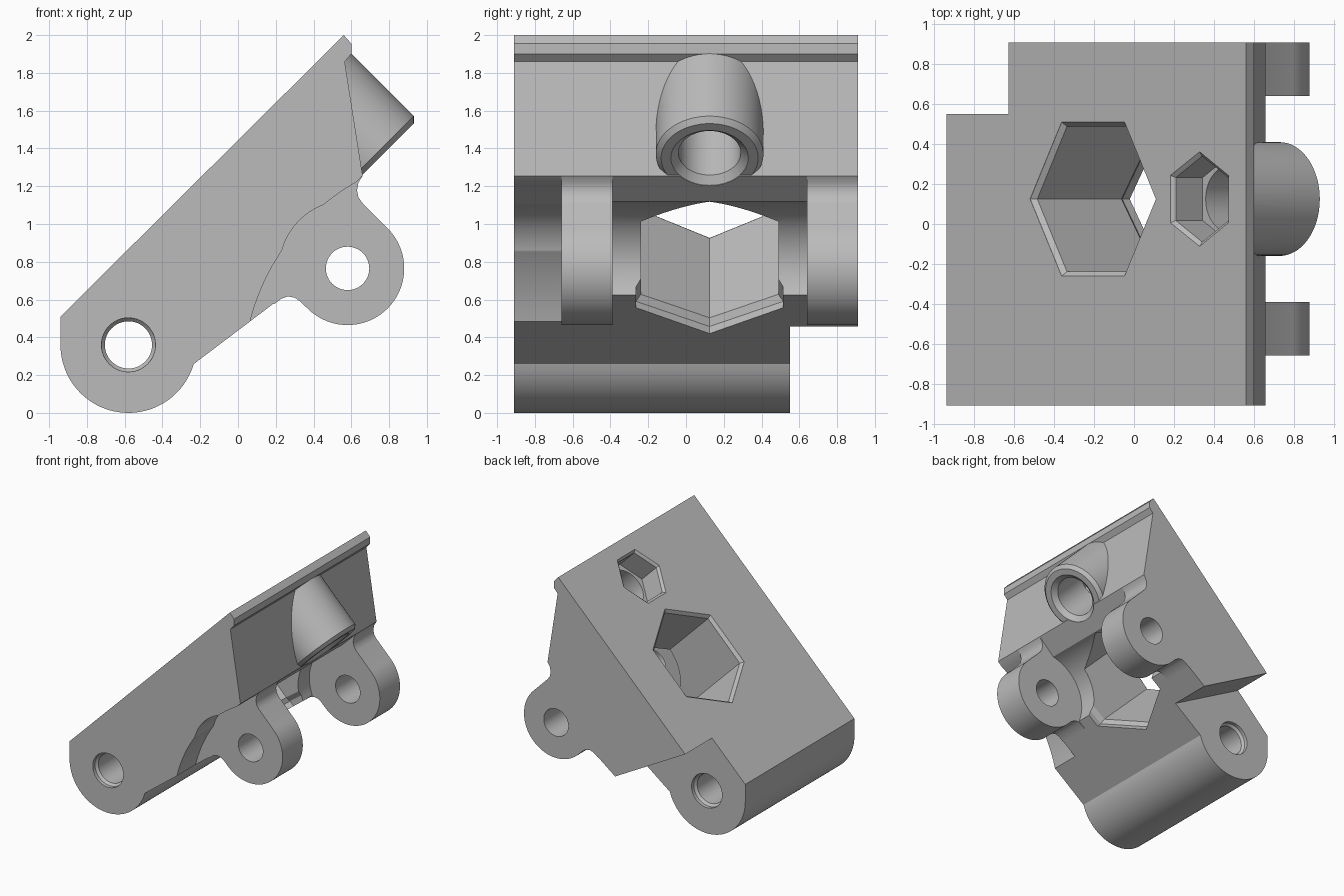
import bpy, bmesh
from math import sin, cos, radians, pi
from mathutils import Vector

cube = bpy.data.objects.get("Cube")
if cube:
    bpy.data.objects.remove(cube, do_unlink=True)

grey = bpy.data.materials.new("plain grey")
grey.use_nodes = True
grey.diffuse_color = (0.5, 0.5, 0.5, 1)
grey.node_tree.nodes["Principled BSDF"].inputs["Base Color"].default_value = (0.5, 0.5, 0.5, 1)

W = 0.91                                  # half width of the bracket
PIVOT, LUG = (-0.58, 0.36), (0.58, 0.765)  # hinge axes (x, z)
Y_AXIS = (Vector((1, 0, 0)), Vector((0, 0, 1)), Vector((0, 1, 0)))
h = 0.5 ** 0.5
# Frame of the sloping top: up the slope, across, and into the body
SLOPE = (Vector((h, 0, h)), Vector((0, 1, 0)), Vector((h, 0, -h)))


def arc(centre, r, a0, a1, n):
    angles = [radians(a0 + (a1 - a0) * i / n) for i in range(n + 1)]
    return [(centre[0] + r * cos(a), centre[1] + r * sin(a)) for a in angles]


def loft(name, loops):
    """Closed solid through matching loops of points."""
    bm = bmesh.new()
    rows = [[bm.verts.new(p) for p in loop] for loop in loops]
    for a, b in zip(rows, rows[1:]):
        for i in range(len(a)):
            j = (i + 1) % len(a)
            bm.faces.new((a[i], a[j], b[j], b[i]))
    bm.faces.new(rows[0])
    bm.faces.new(rows[-1][::-1])
    bmesh.ops.recalc_face_normals(bm, faces=bm.faces)
    mesh = bpy.data.meshes.new(name)
    bm.to_mesh(mesh)
    bm.free()
    mesh.materials.append(grey)
    ob = bpy.data.objects.new(name, mesh)
    bpy.context.collection.objects.link(ob)
    return ob


def prism(name, profile, y0, y1):
    return loft(name, [[(x, y, z) for x, z in profile] for y in (y0, y1)])


def turned(name, origin, frame, rings, n=64, phase=0.0):
    """Stack of (depth, radius, tilt) rings along the third axis of a frame."""
    u, v, d = frame
    loops = []
    for depth, r, *tilt in rings:
        k = tilt[0] if tilt else 0
        loop = []
        for i in range(n):
            a = phase + 2 * pi * i / n
            loop.append(Vector(origin) + u * r * cos(a) + v * r * sin(a)
                        + d * (depth + k * r * cos(a)))
        loops.append(loop)
    return loft(name, loops)


def combine(target, tool, operation):
    mod = target.modifiers.new(tool.name, "BOOLEAN")
    mod.operation, mod.solver, mod.object = operation, "EXACT", tool
    bpy.context.view_layer.objects.active = target
    bpy.ops.object.modifier_apply(modifier=mod.name)
    bpy.data.objects.remove(tool, do_unlink=True)


# Wedge body with a round hinge end and a lip at the top
profile = [(-0.94, 0.51), (0.56, 2.0), (0.60, 1.955), (0.60, 1.90), (0.565, 1.86), (0.66, 1.255)]
profile += arc(LUG, 0.36, 99.6, 203, 24)
profile += arc(PIVOT, 0.36, -16.4, -180, 40)
body = prism("hinge_bracket", profile, -W, W)

# Clearance beside the front lug, and notch beside the hinge end
combine(body, turned("side_clearance", (1.208, 0, 0.195), Y_AXIS,
                     [(-1.1, 1.18), (-0.66, 1.18)], 160), "DIFFERENCE")
combine(body, prism("hinge_notch", [(-0.8, 0.914), (0.2, 0.36), (0.2, -0.2),
                                    (-1.2, -0.2), (-1.2, 0.914)], 0.55, 1.1), "DIFFERENCE")

# Pair of rounded lugs
lug = arc(LUG, 0.30, 45, -135, 40)
lug += [(0.33, 0.59), (0.30, 0.61), (0.265, 0.617), (0.23, 0.605), (0.19, 0.575), (0.12, 0.7),
        (0.5, 1.35), (0.645, 1.35), (0.66, 1.255), (0.638, 1.22), (0.63, 1.18), (0.638, 1.14),
        (0.66, 1.11)]
for name, y0, y1 in (("front_lug", -0.66, -0.39), ("back_lug", 0.64, W)):
    combine(body, prism(name, lug, y0, y1), "UNION")

# Screw boss square to the slope
screw = (0.327, 0.125, 1.772)
combine(body, turned("screw_boss", screw, SLOPE,
                     [(0.06, 0.285), (0.569, 0.285), (0.597, 0.257)]), "UNION")

# Bores, hexagonal nut pocket and large hexagonal window
cutters = [
    turned("lug_bore", (LUG[0], 0, LUG[1]), Y_AXIS, [(-1, 0.115), (1, 0.115)], 48),
    turned("hinge_bore", (PIVOT[0], 0, PIVOT[1]), Y_AXIS,
           [(-0.95, 0.143), (-0.88, 0.143), (-0.86, 0.125), (0.50, 0.125),
            (0.52, 0.143), (0.6, 0.143)], 48),
    turned("screw_bore", screw, SLOPE,
           [(0.1, 0.165), (0.56, 0.165), (0.597, 0.205), (0.65, 0.205)], 48),
    turned("nut_pocket", screw, SLOPE,
           [(-0.1, 0.24), (0, 0.24), (0.02, 0.215), (0.21, 0.215)], 6, pi / 6),
    turned("hex_window", (-0.205, 0.125, 1.24), SLOPE,
           [(-0.1, 0.445), (0, 0.445), (0.025, 0.42), (0.69, 0.42, 0.163),
            (0.73, 0.45, 0.163), (0.85, 0.45, 0.163)], 6),
]
for cutter in cutters:
    combine(body, cutter, "DIFFERENCE")

# One material, smooth curves with crisp edges
body.data.materials.clear()
body.data.materials.append(grey)
for face in body.data.polygons:
    face.material_index = 0
bpy.ops.object.select_all(action="DESELECT")
body.select_set(True)
bpy.context.view_layer.objects.active = body
bpy.ops.object.shade_smooth_by_angle(angle=radians(25))
